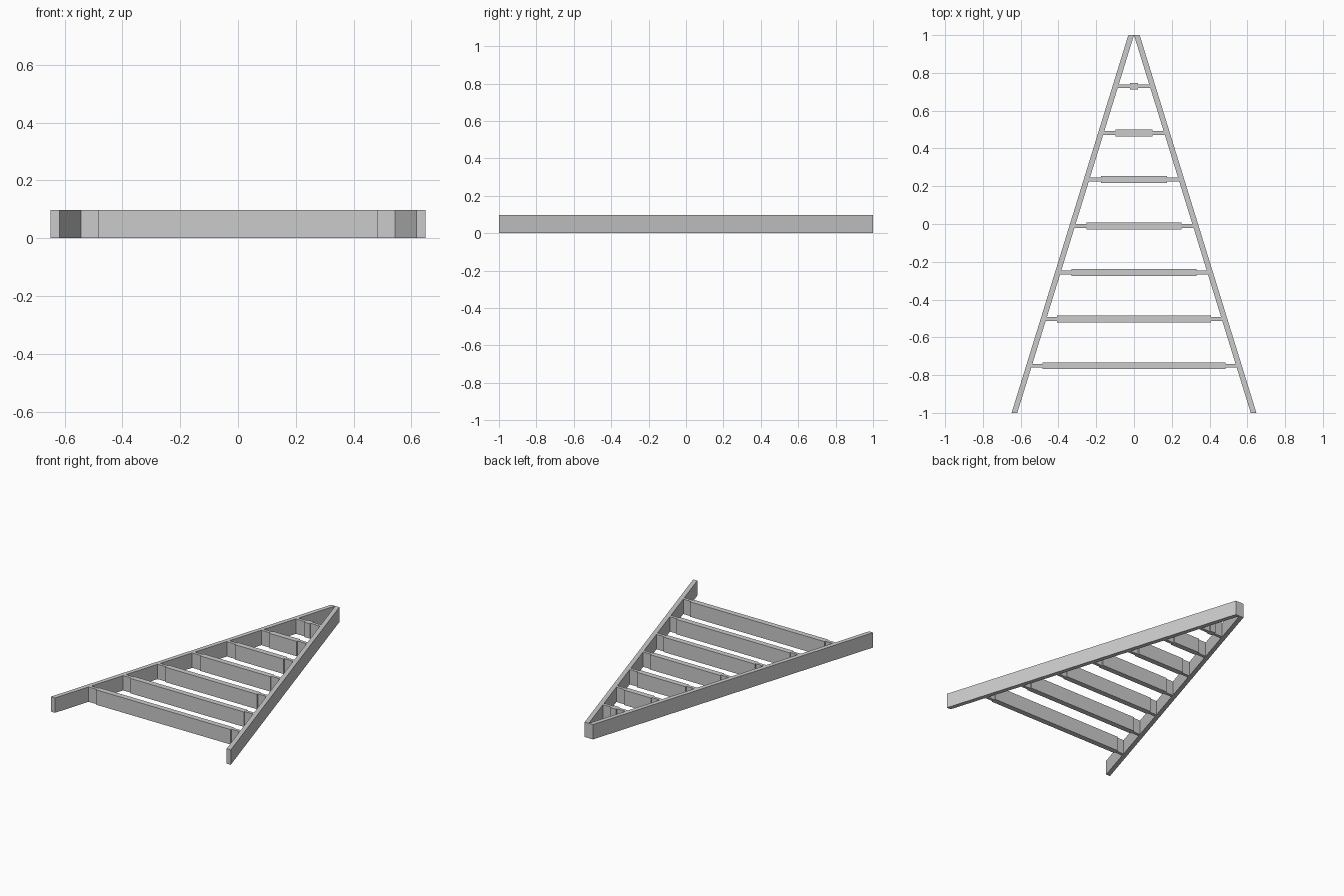
import bpy
import bmesh

cube = bpy.data.objects.get("Cube")
if cube:
    bpy.data.objects.remove(cube, do_unlink=True)

HEIGHT = 0.097
RAIL = 0.03        # rail width along x
SLOPE = 0.309      # outward spread per unit of length

grey = bpy.data.materials.new("light grey")
grey.use_nodes = True
colour = (0.6, 0.6, 0.6, 1)
grey.diffuse_color = colour
grey.node_tree.nodes["Principled BSDF"].inputs["Base Color"].default_value = colour


def prism(name, outline):
    """Extrude a flat outline from the ground up to the common height."""
    bm = bmesh.new()
    face = bm.faces.new([bm.verts.new((x, y, 0)) for x, y in outline])
    top = bmesh.ops.extrude_face_region(bm, geom=[face])["geom"]
    bmesh.ops.translate(bm, vec=(0, 0, HEIGHT),
                        verts=[v for v in top if isinstance(v, bmesh.types.BMVert)])
    bmesh.ops.recalc_face_normals(bm, faces=bm.faces)
    mesh = bpy.data.meshes.new(name)
    bm.to_mesh(mesh)
    bm.free()
    mesh.materials.append(grey)
    obj = bpy.data.objects.new(name, mesh)
    bpy.context.collection.objects.link(obj)
    return obj


def inner_edge(y):
    return SLOPE * (1 - y)


# Side rails meeting at the narrow end
for side, label in ((1, "left"), (-1, "right")):
    end = inner_edge(-1)
    prism(label + "_rail", [(0, 1), (side * RAIL, 1),
                            (side * (end + RAIL), -1), (side * end, -1)])

# Rungs: a thick middle with a thin tenon running into each rail
for i in range(7):
    y = 0.729 - 0.2465 * i
    body = 0.02 + 0.0775 * i
    reach = inner_edge(y) + 0.01
    thick, thin = 0.018, 0.01
    half = [(reach, -thin), (reach, thin), (body, thin), (body, thick)]
    left = [(-x, d) for x, d in reversed(half)]
    outline = half + left + [(-body, -thin), (-body, -thick),
                             (body, -thick), (body, -thin)]
    # close the lower-left tenon corner
    outline.insert(8, (-reach, -thin))
    outline = [p for k, p in enumerate(outline) if p not in outline[:k]]
    prism(f"rung_{i + 1}", [(x, y + d) for x, d in outline])
